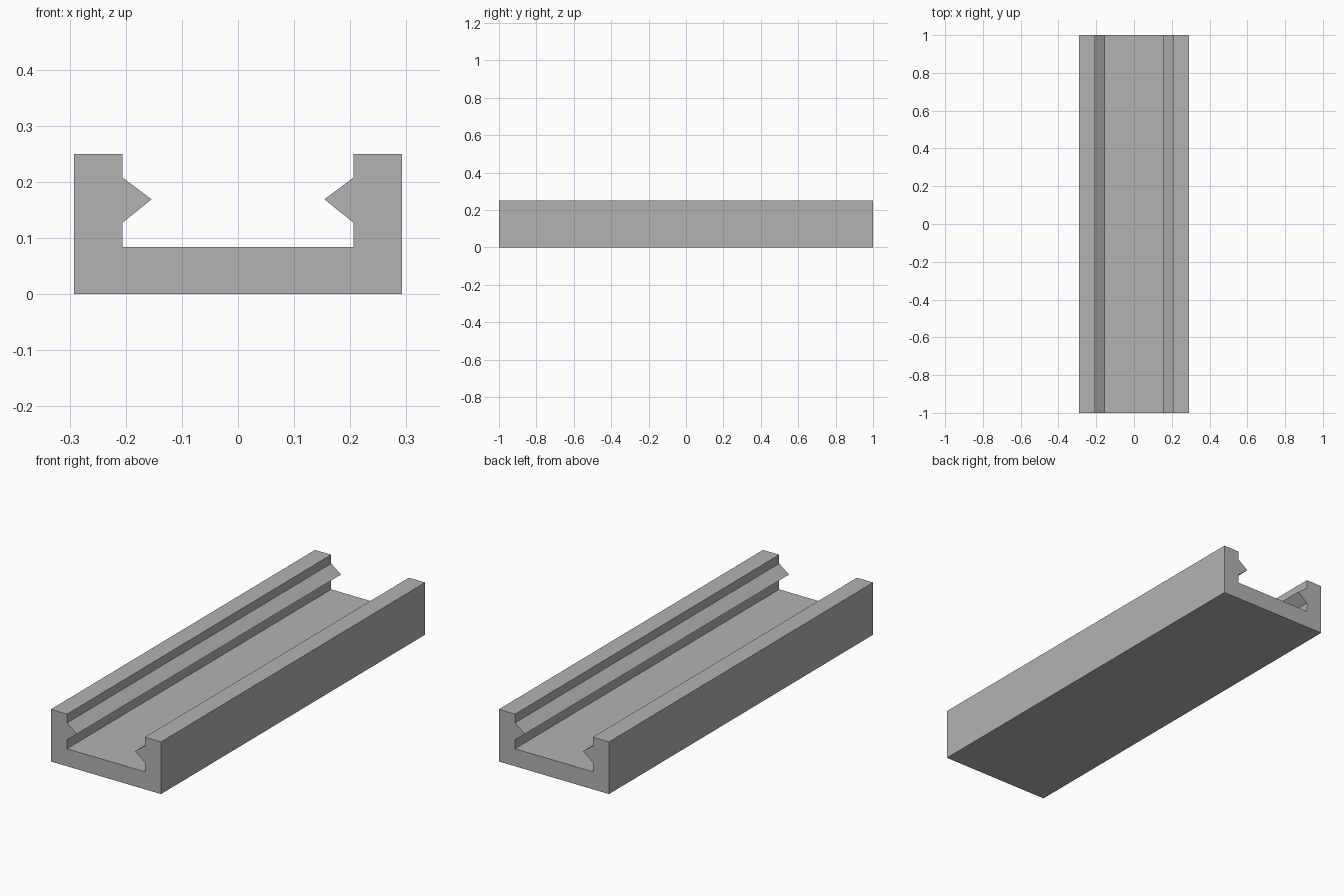
import bpy
import bmesh

if "Cube" in bpy.data.objects:
    bpy.data.objects.remove(bpy.data.objects["Cube"], do_unlink=True)

LENGTH = 2.0
OUTER, INNER, TIP = 0.292, 0.206, 0.154
FLOOR, TOP = 0.084, 0.25

grey = bpy.data.materials.new("plain grey")
grey.use_nodes = True
colour = (0.45, 0.45, 0.45, 1)
grey.diffuse_color = colour
grey.node_tree.nodes["Principled BSDF"].inputs["Base Color"].default_value = colour


def extrude_profile(name, profile):
    """Sweep an x-z outline along the whole length of the channel."""
    bm = bmesh.new()
    face = bm.faces.new([bm.verts.new((x, -LENGTH / 2, z)) for x, z in profile])
    swept = bmesh.ops.extrude_face_region(bm, geom=[face], use_keep_orig=True)
    moved = [v for v in swept["geom"] if isinstance(v, bmesh.types.BMVert)]
    bmesh.ops.translate(bm, verts=moved, vec=(0, LENGTH, 0))
    bmesh.ops.recalc_face_normals(bm, faces=bm.faces)
    mesh = bpy.data.meshes.new(name)
    bm.to_mesh(mesh)
    bm.free()
    mesh.materials.append(grey)
    obj = bpy.data.objects.new(name, mesh)
    bpy.context.collection.objects.link(obj)
    return obj


# Flat slab under the channel
extrude_profile("base", [(-OUTER, 0), (OUTER, 0), (OUTER, FLOOR), (-OUTER, FLOOR)])

# Side walls, each with a pointed rail along its inner face
wall = [(OUTER, FLOOR), (OUTER, TOP), (INNER, TOP), (INNER, 0.208),
        (TIP, 0.169), (INNER, 0.127), (INNER, FLOOR)]
for side, sign in (("left", 1), ("right", -1)):
    extrude_profile(side + "_wall_with_rail", [(sign * x, z) for x, z in wall])
